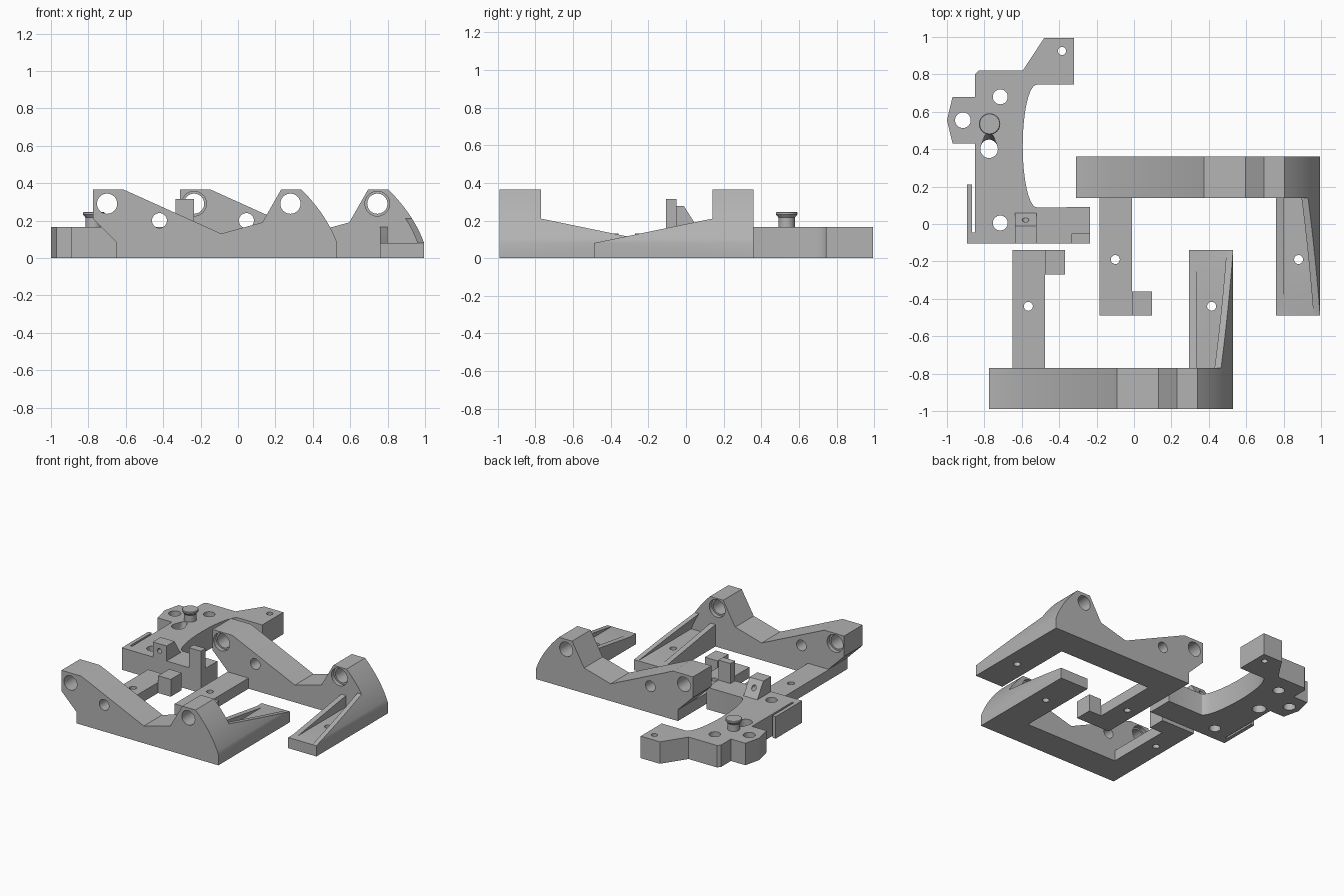
import bpy, bmesh, math
from mathutils import Vector, Matrix

cube = bpy.data.objects.get("Cube")
if cube:
    bpy.data.objects.remove(cube, do_unlink=True)

gray = bpy.data.materials.new("light_gray")
gray.use_nodes = True
gray.diffuse_color = (0.45, 0.45, 0.45, 1)
gray.node_tree.nodes["Principled BSDF"].inputs["Base Color"].default_value = gray.diffuse_color


def finish(bm, name):
    bmesh.ops.recalc_face_normals(bm, faces=bm.faces)
    me = bpy.data.meshes.new(name)
    bm.to_mesh(me)
    bm.free()
    me.materials.append(gray)
    ob = bpy.data.objects.new(name, me)
    bpy.context.collection.objects.link(ob)
    return ob


def prism(name, pts, lo, hi, axis="z", cut=None):
    """Extrude a closed 2D outline along an axis, optionally trimming above a plane."""
    place = {"x": lambda a, b: (lo, a, b), "y": lambda a, b: (a, lo, b), "z": lambda a, b: (a, b, lo)}[axis]
    step = Vector([(hi - lo) * (axis == c) for c in "xyz"])
    bm = bmesh.new()
    face = bm.faces.new([bm.verts.new(place(*p)) for p in pts])
    new = bmesh.ops.extrude_face_region(bm, geom=[face])["geom"]
    bmesh.ops.translate(bm, vec=step, verts=[v for v in new if isinstance(v, bmesh.types.BMVert)])
    if cut:
        geom = bm.verts[:] + bm.edges[:] + bm.faces[:]
        bmesh.ops.bisect_plane(bm, geom=geom, plane_co=cut[0], plane_no=cut[1], clear_outer=True)
        bmesh.ops.holes_fill(bm, edges=[e for e in bm.edges if e.is_boundary])
    return finish(bm, name)


def box(name, x0, x1, y0, y1, z0, z1):
    return prism(name, [(x0, y0), (x1, y0), (x1, y1), (x0, y1)], z0, z1)


def circle(a, b, r, n=32):
    return [(a + r * math.cos(math.tau * i / n), b + r * math.sin(math.tau * i / n)) for i in range(n)]


def combine(ob, others, op):
    """Merge or cut helper solids into a part and remove them."""
    bpy.context.view_layer.objects.active = ob
    for other in others:
        mod = ob.modifiers.new("solid", "BOOLEAN")
        mod.operation, mod.solver, mod.object = op, "EXACT", other
        bpy.ops.object.modifier_apply(modifier=mod.name)
        bpy.data.objects.remove(other, do_unlink=True)


def tidy(ob):
    bm = bmesh.new()
    bm.from_mesh(ob.data)
    bmesh.ops.remove_doubles(bm, verts=bm.verts, dist=0.0002)
    bmesh.ops.dissolve_limit(bm, angle_limit=math.radians(0.5), verts=bm.verts, edges=bm.edges)
    bm.to_mesh(ob.data)
    bm.free()
    bpy.ops.object.select_all(action="DESELECT")
    ob.select_set(True)
    bpy.context.view_layer.objects.active = ob
    bpy.ops.object.shade_smooth_by_angle(angle=math.radians(25))


# Front bracket: tall bar with two peaks and a rounded outer end
FRONT, INNER, END = -0.99, -0.77, -0.14
p0, p1, p2 = Vector((0.34, 0.365)), Vector((0.475, 0.23)), Vector((0.53, 0.08))
curve = [tuple(p0 * (1 - t) ** 2 + p1 * 2 * t * (1 - t) + p2 * t * t) for t in [i / 14 for i in range(15)]]
outline = [(-0.65, 0), (-0.65, 0.085), (-0.775, 0.21), (-0.775, 0.365), (-0.61, 0.365),
           (-0.09, 0.13), (0.13, 0.19), (0.23, 0.365)] + curve + [(0.53, 0)]
bracket = prism("front_bracket", outline, FRONT, INNER, "y")

# Arms, hooked foot and the two tapering lips of the channel arm
low = [p for p in curve if p[1] < 0.26]
lip = low + [(x - 0.035, z) for x, z in reversed(low)]
slope = ((0, INNER, 0.21), (0, 0.13, END - INNER))
OVER = INNER - 0.02
combine(bracket, [
    box("arm", -0.65, -0.475, OVER, END, 0, 0.08),
    box("foot", -0.5, -0.37, -0.27, END, 0, 0.13),
    box("channel_arm", 0.295, 0.53, OVER, END, 0, 0.08),
    prism("inner_lip", [(OVER, 0.07), (OVER, 0.168), (INNER, 0.165), (-0.2, 0.08), (-0.2, 0.07)], 0.295, 0.335, "x"),
    prism("outer_lip", lip, OVER, END, "y", slope),
], "UNION")
# trim the foot back to the arm height where it overlaps the arm
combine(bracket, [box("trim", -0.6, -0.475, -0.3, -0.1, 0.08, 0.2)], "DIFFERENCE")

holes = [prism("hole", circle(x, z, r), -1.1, INNER + 0.1, "y")
         for x, z, r in ((-0.7, 0.29, 0.054), (-0.42, 0.2, 0.04), (0.28, 0.29, 0.054))]
holes += [prism("bore", circle(x, 0.29, 0.066), INNER - 0.03, INNER + 0.1, "y") for x in (-0.7, 0.28)]
holes += [prism("screw_hole", circle(x, -0.44, 0.024), -0.1, 0.3) for x in (-0.565, 0.415)]
combine(bracket, holes, "DIFFERENCE")
tidy(bracket)

# Rear bracket: mirrored copy, shifted sideways
rear = bracket.copy()
rear.data = bracket.data.copy()
rear.name = "rear_bracket"
bpy.context.collection.objects.link(rear)
rear.data.transform(Matrix.Translation((0.465, -0.63, 0)) @ Matrix.Diagonal((1, -1, 1, 1)))
rear.data.flip_normals()

# Mounting plate with a hollowed side
TOP = 0.165
hollow = [(-0.52 - 0.075 * math.sin(math.pi * i / 24), 0.417 + 0.328 * math.cos(math.pi * i / 24))
          for i in range(25)]
edge = [(-0.235, 0.09), (-0.235, -0.105), (-0.893, -0.105), (-0.893, 0.21), (-0.865, 0.21),
        (-0.865, -0.045), (-0.85, -0.045), (-0.85, 0.43), (-0.97, 0.43), (-1, 0.555), (-0.97, 0.68),
        (-0.85, 0.68), (-0.85, 0.8), (-0.83, 0.82), (-0.595, 0.82), (-0.48, 0.995),
        (-0.32, 0.995), (-0.32, 0.745)]
plate = prism("mounting_plate", hollow + edge, 0, TOP)

# Corner post and sloped stop
combine(plate, [
    box("post", -0.335, -0.235, -0.105, -0.05, 0.05, 0.315),
    prism("stop", [(-0.105, 0.1), (-0.105, 0.278), (-0.012, 0.278), (0.06, TOP), (0.06, 0.1)], -0.635, -0.52, "x"),
], "UNION")

# Plate holes, and a slanted hole beside the peg
cuts = [prism("plate_hole", circle(*h), -0.1, 0.4) for h in
        ((-0.715, 0.68, 0.04), (-0.915, 0.555, 0.042), (-0.715, 0.005, 0.04), (-0.385, 0.925, 0.022))]
cuts.append(prism("stop_hole", circle(-0.58, 0.225, 0.018), -0.2, 0.2, "y"))
bm = bmesh.new()
for y, r, z in ((0.4, 0.047, -0.02), (0.4, 0.047, 0.2), (0.47, 0.022, 0.2)):
    for a, b in circle(-0.775, y, r):
        bm.verts.new((a, b, z))
bmesh.ops.convex_hull(bm, input=bm.verts)
cuts.append(finish(bm, "slanted_hole"))
combine(plate, cuts, "DIFFERENCE")
tidy(plate)

# Peg: turned profile with a flared head
bm = bmesh.new()
prof = [(0, 0.15), (0.043, 0.15), (0.043, 0.215), (0.057, 0.232), (0.057, 0.242), (0.053, 0.246), (0, 0.246)]
vs = [bm.verts.new((r, 0, z)) for r, z in prof]
es = [bm.edges.new(pair) for pair in zip(vs, vs[1:])]
bmesh.ops.spin(bm, geom=vs + es, cent=(0, 0, 0), axis=(0, 0, 1), angle=math.tau, steps=32)
bmesh.ops.remove_doubles(bm, verts=bm.verts, dist=0.0005)
bmesh.ops.translate(bm, vec=(-0.772, 0.535, 0), verts=bm.verts)
tidy(finish(bm, "peg"))
